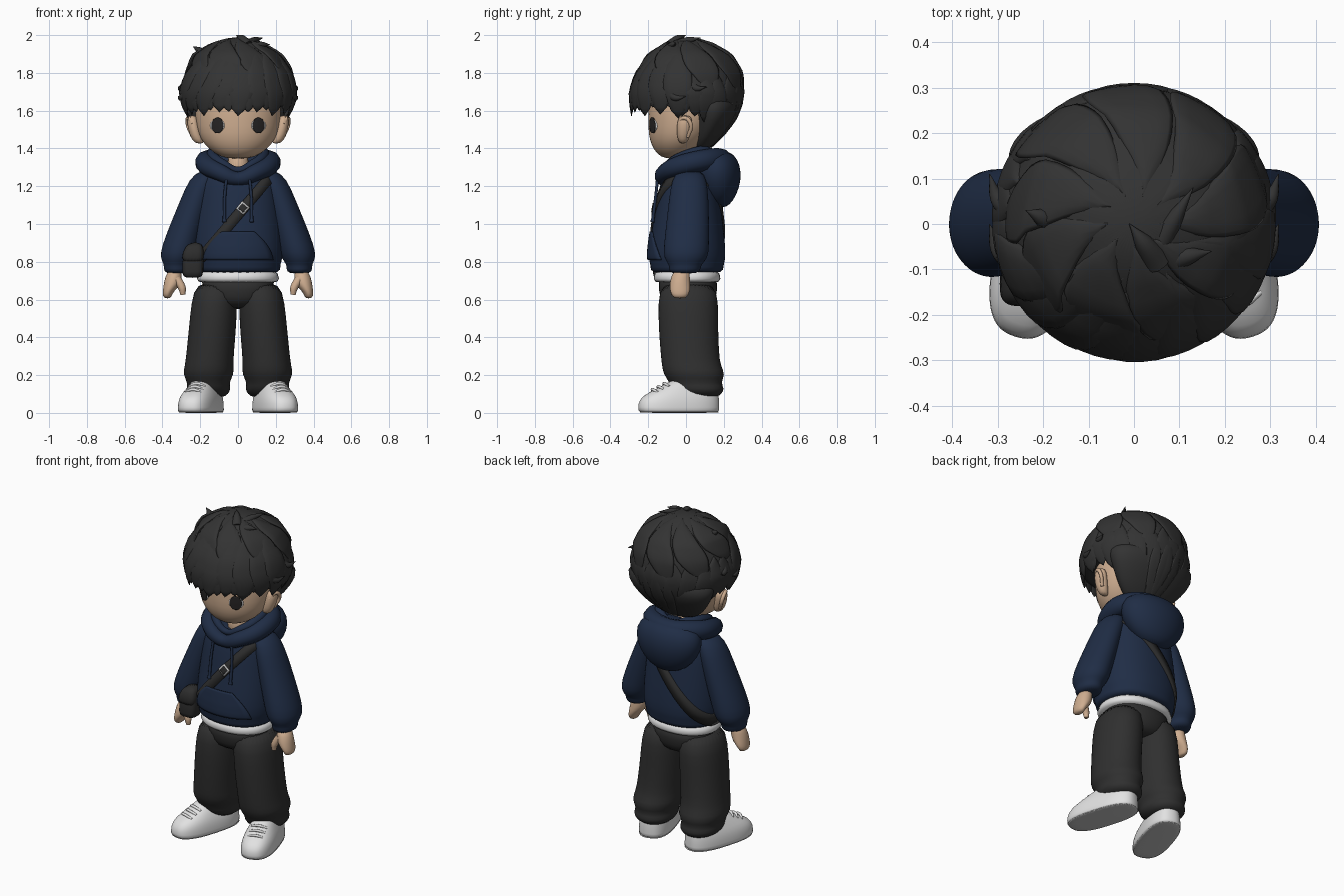
import bpy, bmesh, math, random
from math import sin, cos, pi, radians
from mathutils import Vector
from mathutils.bvhtree import BVHTree

cube = bpy.data.objects.get("Cube")
if cube:
    bpy.data.objects.remove(cube)
random.seed(4)


def material(name, r, g, b):
    m = bpy.data.materials.new(name)
    m.use_nodes = True
    m.diffuse_color = (r, g, b, 1)
    node = m.node_tree.nodes["Principled BSDF"]
    node.inputs["Base Color"].default_value = (r, g, b, 1)
    node.inputs["Roughness"].default_value = 0.9
    return m


HAIR_M = material("charcoal hair", .033, .033, .033)
SKIN = material("warm skin", .62, .42, .28)
NAVY = material("navy cotton", .014, .026, .06)
PANTS_M = material("black denim", .029, .029, .029)
BLACK = material("black webbing", .026, .026, .026)
WHITE = material("off white", .76, .76, .76)
GREY = material("light grey", .55, .55, .55)
EYE = material("dark iris", .02, .018, .018)


def finish(name, bm, mat, subsurf=0):
    bmesh.ops.recalc_face_normals(bm, faces=bm.faces)
    for f in bm.faces:
        f.smooth = True
    me = bpy.data.meshes.new(name)
    bm.to_mesh(me)
    bm.free()
    me.materials.append(mat)
    ob = bpy.data.objects.new(name, me)
    bpy.context.collection.objects.link(ob)
    if subsurf:
        ob.modifiers.new("smooth", "SUBSURF").levels = subsurf
        ob.modifiers["smooth"].render_levels = subsurf
    return ob


def skin_rings(bm, rings, closed=False):
    """Bridge equal point rings with quads and cap the ends."""
    vs = [[bm.verts.new(p) for p in ring] for ring in rings]
    n = len(vs[0])
    for a, b in zip(vs, vs[1:] + vs[:1] if closed else vs[1:]):
        for i in range(n):
            bm.faces.new((a[i], a[(i + 1) % n], b[(i + 1) % n], b[i]))
    if not closed:
        bm.faces.new(vs[0])
        bm.faces.new(vs[-1])


def loft(name, mat, rings, power=1.0, waves=0, depth=0.0, n=32):
    """Horizontal oval rings: (centre x, z, half width, front y, back y)."""
    pts = []
    for x, z, rx, yf, yb in rings:
        ring = []
        for i in range(n):
            a = 2 * pi * i / n
            k = 1 + depth * cos(waves * a)
            s, c = sin(a), cos(a)
            s, c = math.copysign(abs(s) ** power, s), math.copysign(abs(c) ** power, c)
            ring.append((x + rx * k * s, (yf + yb) / 2 - (yb - yf) / 2 * k * c, z))
        pts.append(ring)
    bm = bmesh.new()
    skin_rings(bm, pts)
    return finish(name, bm, mat, 1)


def tube(name, mat, pts, cyclic=False):
    """Round tube through (x, y, z, radius) points."""
    cu = bpy.data.curves.new(name, "CURVE")
    cu.dimensions, cu.bevel_depth, cu.bevel_resolution = "3D", 1.0, 3
    cu.resolution_u, cu.use_fill_caps = 6, True
    sp = cu.splines.new("BEZIER")
    sp.bezier_points.add(len(pts) - 1)
    for bp, (x, y, z, r) in zip(sp.bezier_points, pts):
        bp.co, bp.radius = (x, y, z), r
        bp.handle_left_type = bp.handle_right_type = "AUTO"
    sp.use_cyclic_u = cyclic
    cu.materials.append(mat)
    ob = bpy.data.objects.new(name, cu)
    bpy.context.collection.objects.link(ob)
    return ob


def tree(ob):
    bpy.context.view_layer.update()
    return BVHTree.FromObject(ob, bpy.context.evaluated_depsgraph_get())


def patch(name, mat, fn, target, lift, n=12):
    """Thin plate laid on the front of a target; fn maps u, v in -1..1 to x, z."""
    bm = bmesh.new()
    bmesh.ops.create_grid(bm, x_segments=n, y_segments=n, size=1)
    for v in bm.verts:
        x, z = fn(v.co.x, v.co.y)
        hit = target.ray_cast(Vector((x, -2, z)), Vector((0, 1, 0)))[0]
        v.co = (x, (hit.y if hit else 0) - lift, z)
    ob = finish(name, bm, mat)
    mod = ob.modifiers.new("plate", "SOLIDIFY")
    mod.thickness, mod.offset = .008, 0


# Head, neck and ears
head = loft("head", SKIN, [(0, 1.345, .06, -.11, 0), (0, 1.37, .12, -.155, .04), (0, 1.42, .18, -.185, .1),
            (0, 1.48, .212, -.2, .15), (0, 1.56, .228, -.2, .19), (0, 1.68, .23, -.2, .2), (0, 1.82, .15, -.13, .14)])
loft("neck", SKIN, [(0, 1.2, .07, -.06, .08), (0, 1.4, .06, -.06, .06)])
for s, side in ((1, "left"), (-1, "right")):
    loft(side + "_ear", SKIN, [(s * .2, 1.425, .02, -.03, 0), (s * .215, 1.445, .03, -.045, .015),
         (s * .232, 1.5, .033, -.05, .03), (s * .24, 1.55, .03, -.045, .035), (s * .24, 1.575, .018, -.03, .02)])
    tube(side + "_ear_rim", SKIN, [(s * .24, -.04, 1.53, .008), (s * .262, -.01, 1.562, .011),
         (s * .266, .025, 1.53, .011), (s * .24, .01, 1.46, .009)])

# Eyes
face = tree(head)
for s, side in ((1, "left"), (-1, "right")):
    def oval(w, h):
        return lambda u, v: (s * .108 + w * u * math.sqrt(1 - v * v / 2), 1.522 + h * v * math.sqrt(1 - u * u / 2))
    patch(side + "_eye_white", WHITE, oval(.037, .034), face, .001)
    patch(side + "_iris", EYE, oval(.031, .041), face, .004)

# Hair: one profile drives the cap, the nape and every lock
HAIR = [(1.38, .1, -.25, .11), (1.46, .195, -.27, .19), (1.55, .26, -.287, .257), (1.63, .292, -.29, .29),
        (1.7, .3, -.288, .305), (1.8, .277, -.25, .293), (1.9, .22, -.185, .235), (1.96, .135, -.11, .14), (1.99, .04, -.03, .05)]
loft("hair_cap", HAIR_M, [(0, 1.635, .24, -.235, .24)] + [(0, *h) for h in HAIR if h[0] > 1.6], waves=11, depth=.01, n=66)
loft("hair_nape", HAIR_M, [(0, z, rx, .03 - .3 * max(0, z - 1.55), yb) for z, rx, yf, yb in HAIR if z < 1.65]
     + [(0, 1.7, .24, -.02, .25)])


def hair_point(a, z):
    z = min(max(z, HAIR[0][0]), HAIR[-1][0])
    for lo, hi in zip(HAIR, HAIR[1:]):
        if z <= hi[0]:
            break
    t = (z - lo[0]) / (hi[0] - lo[0])
    rx, yf, yb = (p + (q - p) * t for p, q in zip(lo[1:], hi[1:]))
    return Vector((rx * sin(a), (yf + yb) / 2 - (yb - yf) / 2 * cos(a), z))


def lock(name, a0, z0, a1, z1, width, thick=.02, steps=12):
    """Clump that grows out of the hair at angle a0, z0 and ends in a tip at a1, z1."""
    rings = []
    for k in range(steps + 1):
        t = k / steps
        p = hair_point(radians(a0 + (a1 - a0) * t ** .8), z0 + (z1 - z0) * t ** 1.3)
        out = Vector((p.x, p.y, (p.z - 1.68) * .8)).normalized()
        along = Vector((-out.y, out.x, 0)).normalized()
        w = max(.001, width * (sin(pi * t / 1.3) if t < .65 else math.sqrt(max(0, (1 - t) / .35))))
        p -= out * thick * 1.1 * (1 - min(1, t * 1.8))
        d = thick * (1 - t ** 4 * .9)
        rings.append([p + along * w * cos(2 * pi * i / 12) + out * d * sin(2 * pi * i / 12) for i in range(12)])
    bm = bmesh.new()
    skin_rings(bm, rings)
    finish(name, bm, HAIR_M)


for i, a in enumerate(range(-84, 85, 21)):
    lock("fringe_lock", a * .6 + 16, 1.95, a, 1.572 + .02 * (i % 2) - .012 * (abs(a) > 60), .082, .022)
    lock("fringe_underlock", a + 8, 1.76, a + 11, 1.6 + random.uniform(-.01, .02), .045, .014)
for a in range(0, 360, 40):
    lock("crown_lock", a, 1.985, a + 35, 1.68 + random.uniform(0, .1), .09, .013)
for s in (1, -1):
    for a, tip in ((86, 1.57), (100, 1.57), (113, 1.54), (126, 1.49)):
        lock("side_lock", s * (a - 8), 1.82, s * (a + 2), tip, .06, .015)
    for a, tip in ((140, 1.44), (157, 1.41), (174, 1.39)):
        lock("nape_lock", s * a, 1.8, s * a, tip, .075, .01)
    for y, z in ((-.06, 1.66), (.05, 1.71)):
        tube("side_spike", HAIR_M, [(s * .25, y - .02, z + .05, .035), (s * .295, y, z + .01, .02),
             (s * .318, y + .06, z + .015, .001)])
for base, tip in (((-.17, 0, 1.87), (-.238, .03, 1.94)), ((.04, -.07, 1.93), (.13, .08, 1.985)),
                  ((.05, -.08, 1.94), (-.01, 0, 2.0)), ((.07, -.08, 1.92), (.17, -.06, 1.95))):
    mid = [(b + t) / 2 for b, t in zip(base, tip)]
    tube("top_spike", HAIR_M, [(*base, .035), (mid[0], mid[1], mid[2] + .012, .02), (*tip, .001)])

# Hooded top
body = loft("hoodie_body", NAVY, [(0, .737, .2, -.165, .175), (0, .755, .228, -.19, .2), (0, .79, .224, -.188, .2),
            (0, .82, .24, -.203, .212), (0, .93, .238, -.19, .205), (0, 1.06, .225, -.165, .19), (0, 1.18, .21, -.145, .175),
            (0, 1.25, .195, -.125, .155), (0, 1.29, .13, -.09, .12)], power=.9)
loft("hood_bag", NAVY, [(0, 1.085, .045, .13, .21), (0, 1.12, .125, .1, .25), (0, 1.19, .185, .05, .283),
     (0, 1.27, .212, .03, .295), (0, 1.345, .195, .05, .275), (0, 1.39, .12, .08, .23)])
collar = [(0, -.125, 1.24, .036), (.1, -.11, 1.275, .045), (.167, -.01, 1.315, .055), (.14, .12, 1.34, .058)]
tube("hood_collar", NAVY, collar + [(0, .185, 1.345, .055)] + [(-x, y, z, r) for x, y, z, r in collar[:0:-1]], True)
inner = [(x * .8, y * .8, z + .045, r * .5) for x, y, z, r in collar]
tube("hood_inner_fold", NAVY, inner + [(0, .14, 1.36, .02)] + [(-x, y, z, r) for x, y, z, r in inner[:0:-1]], True)
torso = tree(body)
patch("front_pocket", NAVY, lambda u, v: (u * (.155 - .05 * v - .02 * v * v), .885 + .075 * v), torso, .006)
loft("undershirt", WHITE, [(0, .688, .205, -.16, .17), (0, .698, .224, -.175, .187), (0, .78, .21, -.17, .18)], power=.9)
for s, side in ((1, "left"), (-1, "right")):
    loft(side + "_sleeve", NAVY, [(s * .15, 1.285, .05, -.04, .08), (s * .183, 1.24, .075, -.075, .11),
         (s * .224, 1.13, .08, -.09, .12), (s * .268, 1.0, .09, -.105, .122), (s * .308, .88, .097, -.118, .122),
         (s * .32, .82, .092, -.118, .117), (s * .325, .785, .066, -.09, .08), (s * .325, .765, .07, -.09, .08),
         (s * .325, .735, .06, -.085, .065)])
    tube(side + "_drawstring", NAVY, [(s * .06, -.15, 1.25, .008), (s * .07, -.16, 1.15, .008), (s * .072, -.175, 1.03, .009),
         (s * .072, -.177, 1.01, .012)])
    # Hands
    loft(side + "_hand", SKIN, [(s * .335, .76, .03, -.06, .02), (s * .34, .72, .046, -.08, .02), (s * .348, .68, .046, -.088, .024),
         (s * .368, .645, .03, -.085, .022), (s * .376, .62, .024, -.075, .01), (s * .372, .606, .014, -.06, -.005)], n=20)
    tube(side + "_thumb", SKIN, [(s * .325, -.055, .71, .024), (s * .296, -.066, .66, .02), (s * .292, -.066, .625, .013)])

# Cross-body strap wrapped on the torso, with buckle and bag
centre, up, across = Vector((0, 0, 1.05)), Vector((.65, 0, .76)), Vector((.76, 0, -.65))
rings = []
for i in range(64):
    d = up * cos(2 * pi * i / 64) + Vector((0, sin(2 * pi * i / 64), 0))
    ring = []
    for w, lift in ((-.028, -.01), (.028, -.01), (.028, .01), (-.028, .01)):
        start = centre + across * w + d
        hit = torso.ray_cast(start, -d)[0] or start - d * .75
        ring.append(hit + d * lift)
    rings.append(ring)
bm = bmesh.new()
skin_rings(bm, rings, closed=True)
finish("bag_strap", bm, BLACK)
for size, mat, lift in ((.032, GREY, .013), (.022, BLACK, .017)):
    patch("strap_buckle", mat, lambda u, v: (.025 + size * (u * .65 + v * .76) * .8, 1.085 + size * (u * .76 - v * .65) * .8),
          torso, lift, 4)
loft("bag", BLACK, [(-.24, .715, .04, -.165, -.08), (-.24, .73, .06, -.18, -.07), (-.238, .85, .054, -.172, -.06),
     (-.225, .89, .035, -.16, -.07)], power=.6)
loft("bag_flap", BLACK, [(-.24, .79, .058, -.184, -.1), (-.238, .85, .06, -.182, -.06), (-.225, .905, .035, -.165, -.07)], power=.6)

# Trousers
loft("trouser_hips", PANTS_M, [(0, .55, .09, -.06, .1), (0, .575, .15, -.13, .15), (0, .65, .19, -.146, .168), (0, .74, .205, -.148, .168)], power=.9)
for s, side in ((1, "left"), (-1, "right")):
    loft(side + "_trouser_leg", PANTS_M, [(s * .15, .08, .07, -.01, .16), (s * .155, .1, .105, -.045, .19),
         (s * .157, .13, .12, -.08, .205), (s * .157, .158, .108, -.085, .183), (s * .157, .205, .137, -.12, .21),
         (s * .153, .25, .128, -.128, .183), (s * .147, .32, .126, -.135, .175), (s * .135, .45, .125, -.145, .17),
         (s * .126, .58, .122, -.148, .172), (s * .114, .7, .108, -.135, .155)], power=.95)
    # Trainers, turned outward
    shoe = [loft(side + "_sole", GREY, [(0, 0, .094, -.25, .177), (0, .004, .096, -.255, .18), (0, .012, .096, -.255, .18)], power=.75),
            loft(side + "_shoe_upper", WHITE, [(0, .004, .096, -.257, .178), (0, .008, .099, -.26, .18), (0, .05, .098, -.262, .18),
                 (0, .09, .09, -.24, .178), (0, .125, .074, -.165, .172), (0, .165, .058, -.09, .16), (0, .18, .04, -.06, .14)], power=.78)]
    for k in range(3):
        y, z = -.185 + .032 * k, .124 + .016 * k
        shoe.append(tube(side + "_lace", WHITE, [(-.045, y + .015, z - .016, .007), (0, y, z, .008), (.045, y + .015, z - .016, .007)]))
    for ob in shoe:
        ob.location = (s * .185, 0, 0)
        ob.rotation_euler.z = s * radians(17)
